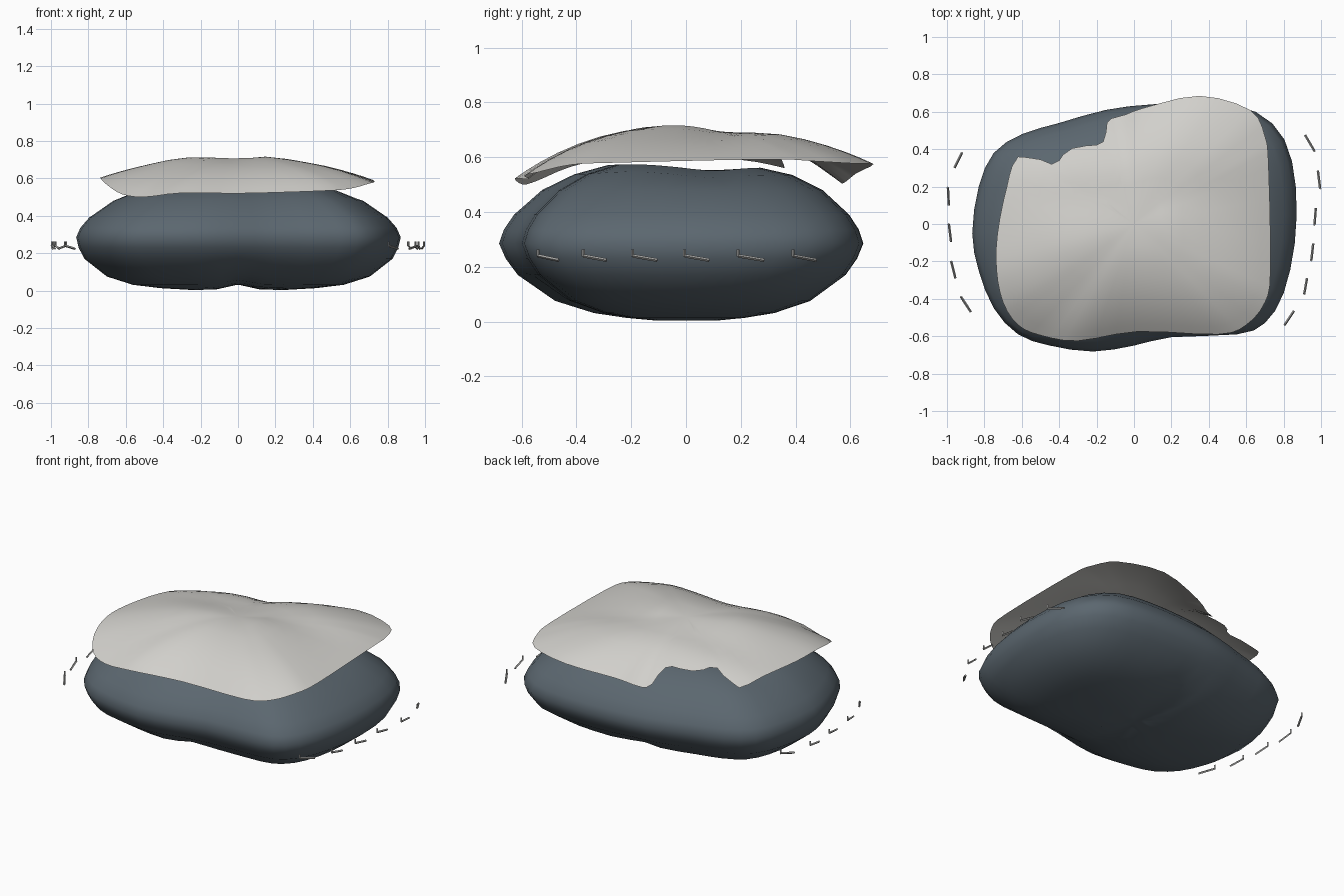
import bpy, bmesh, math
from mathutils import Vector

if "Cube" in bpy.data.objects:
    bpy.data.objects.remove(bpy.data.objects["Cube"])


def material(name, rgb):
    m = bpy.data.materials.new(name)
    m.diffuse_color = (*rgb, 1)
    m.use_nodes = True
    m.node_tree.nodes["Principled BSDF"].inputs["Base Color"].default_value = m.diffuse_color
    return m


ROCK = material("slate grey", (0.105, 0.135, 0.16))
SNOW = material("pale grey", (0.64, 0.63, 0.60))
METAL = material("mid grey", (0.40, 0.40, 0.39))


def finish(name, bm, mat, smooth=True):
    bmesh.ops.recalc_face_normals(bm, faces=bm.faces)
    me = bpy.data.meshes.new(name)
    bm.to_mesh(me)
    bm.free()
    me.materials.append(mat)
    for p in me.polygons:
        p.use_smooth = smooth
    ob = bpy.data.objects.new(name, me)
    bpy.context.collection.objects.link(ob)
    return ob


def curve_closed(pts, n):
    """Closed Catmull-Rom resampling, n steps per point."""
    out = []
    for i in range(len(pts)):
        a, b, c, d = [Vector(pts[(i + k) % len(pts)]) for k in (-1, 0, 1, 2)]
        for k in range(n):
            t = k / n
            out.append(0.5 * (2 * b + (c - a) * t + (2 * a - 5 * b + 4 * c - d) * t * t
                              + (3 * b - a - 3 * c + d) * t ** 3))
    return out


def bridge(bm, lo, hi):
    n = len(lo)
    for i in range(n):
        j = (i + 1) % n
        bm.faces.new((lo[i], lo[j], hi[j], hi[i]))


def cap(bm, ring, co):
    v = bm.verts.new(co)
    for i in range(len(ring)):
        bm.faces.new((ring[i], ring[(i + 1) % len(ring)], v))


# boulder: plan outline scaled through a pillow profile of (x scale, y scale, height)
plan = [(0.865, 0.2), (0.805, 0.45), (0.65, 0.6), (0.4, 0.645), (0.1, 0.64), (-0.15, 0.61),
        (-0.4, 0.54), (-0.6, 0.48), (-0.75, 0.38), (-0.83, 0.2), (-0.865, -0.05), (-0.83, -0.25),
        (-0.75, -0.45), (-0.62, -0.59), (-0.45, -0.65), (-0.22, -0.682), (0.0, -0.65),
        (0.2, -0.605), (0.55, -0.59), (0.7, -0.53), (0.8, -0.37), (0.86, -0.1)]
profile = [(0.14, 0.08, 0.001), (0.3, 0.2, 0.004), (0.48, 0.33, 0.013), (0.65, 0.5, 0.031),
           (0.81, 0.7, 0.075), (0.95, 0.9, 0.17), (0.985, 0.965, 0.23), (1, 1, 0.285),
           (0.975, 0.975, 0.335), (0.92, 0.92, 0.39), (0.77, 0.77, 0.48), (0.6, 0.6, 0.535),
           (0.42, 0.42, 0.562), (0.2, 0.2, 0.562)]
outline = curve_closed(plan, 2)
bm = bmesh.new()
prev = first = None
for sx, sy, z in profile:
    ring = []
    for p in outline:
        x, y = p.x * sx, p.y * sy
        dz = 0
        if z < 0.2:      # groove under the middle
            dz = 0.03 * math.exp(-(x / 0.09) ** 2) * (1 - z / 0.2)
        elif z > 0.5:    # shallow saddle on top
            dz = 0.012 * math.exp(-((y + 0.2) / 0.15) ** 2) - 0.012 * math.exp(-((y - 0.1) / 0.1) ** 2)
        ring.append(bm.verts.new((x, y, z + dz)))
    if prev:
        bridge(bm, prev, ring)
    else:
        first = ring
    prev = ring
cap(bm, first, (0, 0, 0.032))
cap(bm, prev, (0, 0, 0.556))
finish("boulder", bm, ROCK)

# top sheet: full rim (x, y, z) gives the draped height
rim = [(0.72, 0.3, 0.592), (0.7, 0.47, 0.585), (0.62, 0.61, 0.577), (0.35, 0.685, 0.575),
       (0.05, 0.62, 0.54), (-0.1, 0.57, 0.503), (-0.4, 0.53, 0.515), (-0.62, 0.36, 0.56),
       (-0.68, 0.2, 0.59), (-0.73, -0.05, 0.60), (-0.735, -0.25, 0.60), (-0.7, -0.42, 0.565),
       (-0.62, -0.54, 0.515), (-0.5, -0.595, 0.5), (-0.3, -0.625, 0.522), (0.02, -0.575, 0.52),
       (0.45, -0.59, 0.533), (0.6, -0.54, 0.545), (0.7, -0.42, 0.572), (0.73, -0.25, 0.58)]
rim_s = curve_closed(rim, 3)
polar = sorted((math.atan2(p.y, p.x), math.hypot(p.x, p.y), p.z) for p in rim_s)
polar = ([(a - math.tau, r, z) for a, r, z in polar[-2:]] + polar
         + [(a + math.tau, r, z) for a, r, z in polar[:2]])


def drape(x, y):
    a = math.atan2(y, x)
    for (a0, r0, z0), (a1, r1, z1) in zip(polar, polar[1:]):
        if a0 <= a <= a1:
            t = (a - a0) / max(a1 - a0, 1e-6)
            R, Z = r0 + (r1 - r0) * t, z0 + (z1 - z0) * t
            break
    f = 1 - min(1, math.hypot(x, y) / R) ** 2.4
    top = 0.71 - 0.02 * math.exp(-((y - 0.15) / 0.12) ** 2)
    top += 0.014 * math.exp(-((x + 0.3) / 0.16) ** 2 - ((y + 0.12) / 0.15) ** 2)
    top += 0.012 * math.exp(-((x - 0.17) / 0.13) ** 2 - (y / 0.15) ** 2)
    return Z + (top - Z) * f


# ragged notch in the back left corner replaces that part of the rim
notch = [(-0.12, 0.565), (-0.145, 0.54), (-0.15, 0.49), (-0.165, 0.44), (-0.2, 0.422), (-0.25, 0.42),
         (-0.33, 0.405), (-0.38, 0.37), (-0.4, 0.34), (-0.44, 0.32), (-0.5, 0.345), (-0.58, 0.357)]
edge = ([(p.x, p.y) for p in rim_s[:16]] + notch + [(p.x, p.y) for p in rim_s[21:]])
bm = bmesh.new()
prev = None
for s in (1, 0.93, 0.85, 0.75, 0.63, 0.5, 0.36, 0.2):
    ring = [bm.verts.new((x * s, y * s, drape(x * s, y * s))) for x, y in edge]
    if prev:
        bridge(bm, prev, ring)
    prev = ring
cap(bm, prev, (0, 0, 0.703))
sheet = finish("top_sheet", bm, SNOW)
if sum(p.normal.z for p in sheet.data.polygons) < 0:
    sheet.data.flip_normals()


# side clips: thin sloping bars with a short upright hook at the high end
def bar(bm, a, b, w):
    a, b = Vector(a), Vector(b)
    d = (b - a).normalized()
    u = d.orthogonal().normalized() * w / 2
    v = d.cross(u)
    ends = [[bm.verts.new(p + s * u + t * v) for s, t in ((1, 1), (-1, 1), (-1, -1), (1, -1))]
            for p in (a, b)]
    bridge(bm, *ends)
    for e in ends:
        bm.faces.new(e)


clips = {
    "right": [(0.805, -0.54, 0.855, -0.465), (0.91, -0.375, 0.925, -0.29), (0.948, -0.195, 0.958, -0.105),
              (0.965, -0.005, 0.972, 0.085), (0.995, 0.19, 0.983, 0.285), (0.965, 0.39, 0.915, 0.475)],
    "left": [(-0.92, 0.38, -0.96, 0.3), (-0.995, 0.195, -0.99, 0.1), (-0.99, 0.0, -0.978, -0.095),
             (-0.977, -0.2, -0.955, -0.29), (-0.925, -0.39, -0.872, -0.47)],
}
for side, rows in clips.items():
    for i, (x0, y0, x1, y1) in enumerate(rows):
        bm = bmesh.new()
        bar(bm, (x0, y0, 0.24), (x1, y1, 0.224), 0.009)
        bar(bm, (x0, y0, 0.238), (x0, y0, 0.263), 0.008)
        finish(f"{side}_clip_{i + 1}", bm, METAL, False)
